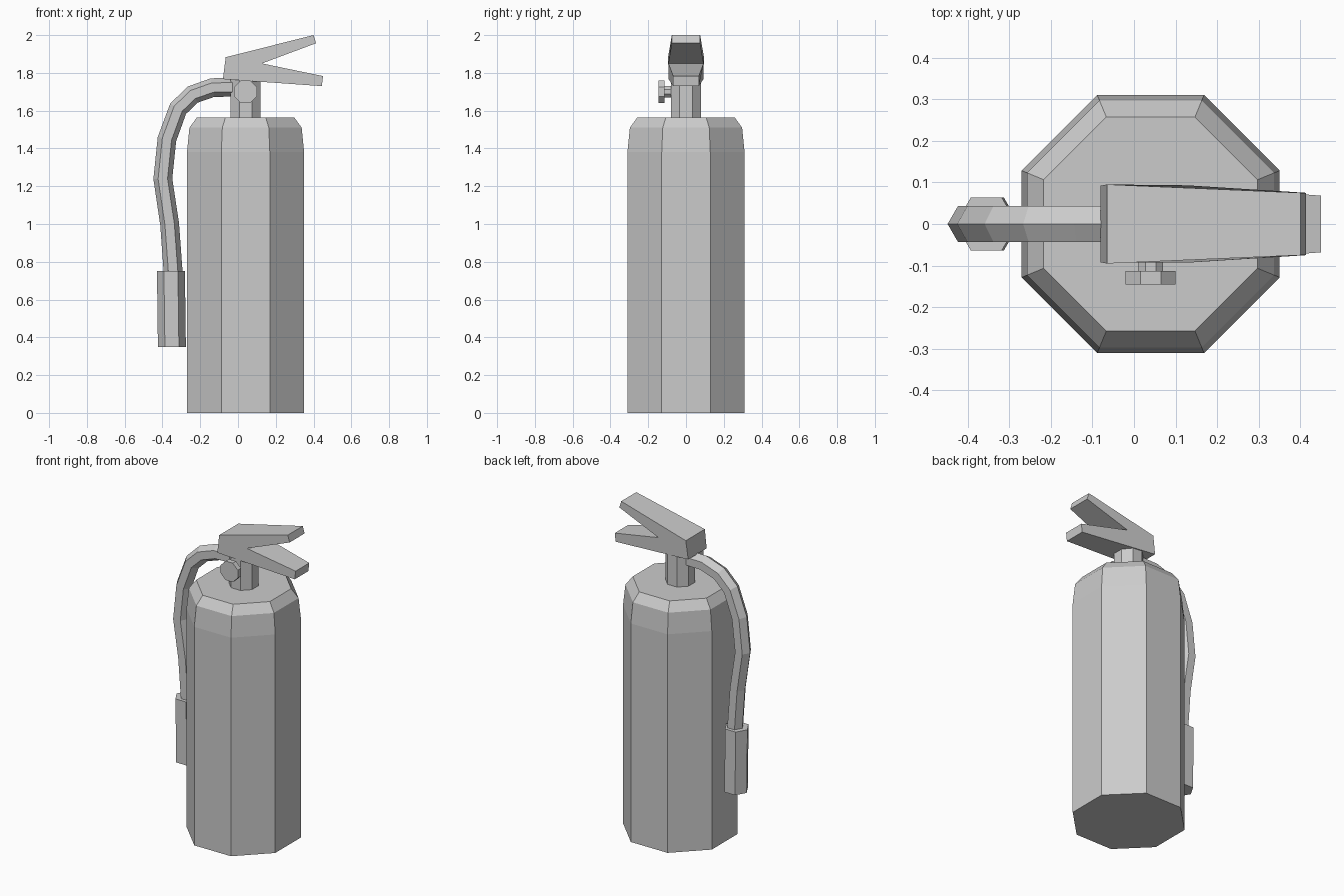
import bpy
from math import cos, sin, pi
from mathutils import Vector

if "Cube" in bpy.data.objects:
    bpy.data.objects.remove(bpy.data.objects["Cube"])

Y = Vector((0, 1, 0))


def make(name, verts, faces):
    mesh = bpy.data.meshes.new(name)
    mesh.from_pydata(verts, [], faces)
    mesh.update()
    obj = bpy.data.objects.new(name, mesh)
    bpy.context.collection.objects.link(obj)
    return obj


def loft(name, rings):
    """Skin a list of equal-sized rings and cap both ends."""
    n = len(rings[0])
    verts = [v for ring in rings for v in ring]
    faces = [(k * n + i, k * n + (i + 1) % n, (k + 1) * n + (i + 1) % n, (k + 1) * n + i)
             for k in range(len(rings) - 1) for i in range(n)]
    last = (len(rings) - 1) * n
    faces += [tuple(reversed(range(n))), tuple(range(last, last + n))]
    return make(name, verts, faces)


def ring(center, u, v, radius, sides, turn=0.0):
    angles = [2 * pi * i / sides + turn for i in range(sides)]
    return [Vector(center) + radius * (cos(a) * u + sin(a) * v) for a in angles]


def octagon_stack(name, base, axis, u, v, levels):
    """levels: (distance along axis, distance from centre to flat)"""
    return loft(name, [ring(Vector(base) + axis * d, u, v, a / cos(pi / 8), 8, pi / 8)
                       for d, a in levels])


X, Z = Vector((1, 0, 0)), Vector((0, 0, 1))

# Tank with rounded shoulder, and valve neck
octagon_stack("tank", (0.04, 0, 0), Z, X, Y,
              [(0, 0.31), (1.38, 0.31), (1.51, 0.297), (1.565, 0.257)])
octagon_stack("valve_neck", (0.04, 0, 0), Z, X, Y, [(1.56, 0.08), (1.775, 0.08)])

# Pressure gauge on its stem, facing front
octagon_stack("gauge_stem", (0.04, 0, 1.70), -Y, X, Z, [(0.07, 0.03), (0.12, 0.03)])
octagon_stack("gauge", (0.04, 0, 1.70), -Y, X, Z, [(0.113, 0.06), (0.145, 0.06)])

# Forked handle: side profile as (x, z, half width)
profile = [(-0.08, 1.767, 0.092), (0.444, 1.73, 0.068), (0.45, 1.783, 0.068),
           (0.127, 1.85, 0.093), (0.413, 1.957, 0.075), (0.40, 2.0, 0.075),
           (-0.065, 1.883, 0.095)]
loft("handle", [[(x, s * w, z) for x, z, w in profile] for s in (-1, 1)])

# Hose: six-sided tube swept along a path in the xz plane
path = [Vector((x, 0, z)) for x, z in
        [(0.0, 1.725), (-0.135, 1.722), (-0.24, 1.685), (-0.317, 1.61),
         (-0.376, 1.45), (-0.398, 1.24), (-0.362, 1.0), (-0.343, 0.74)]]
rings = []
for i, p in enumerate(path):
    a, b = path[max(i - 1, 0)], path[min(i + 1, len(path) - 1)]
    t = ((p - a).normalized() + (b - p).normalized()).normalized()
    rings.append(ring(p, Y.cross(t), -Y, 0.05, 6))
loft("hose", rings)

# Nozzle, leaning slightly
loft("nozzle", [ring((x, 0, z), X, Y, 0.074, 6)
                for x, z in ((-0.350, 0.35), (-0.355, 0.75))])

# Consistent outward normals
import bmesh
for obj in bpy.context.collection.objects:
    bm = bmesh.new()
    bm.from_mesh(obj.data)
    bmesh.ops.recalc_face_normals(bm, faces=bm.faces)
    bm.to_mesh(obj.data)
    bm.free()
